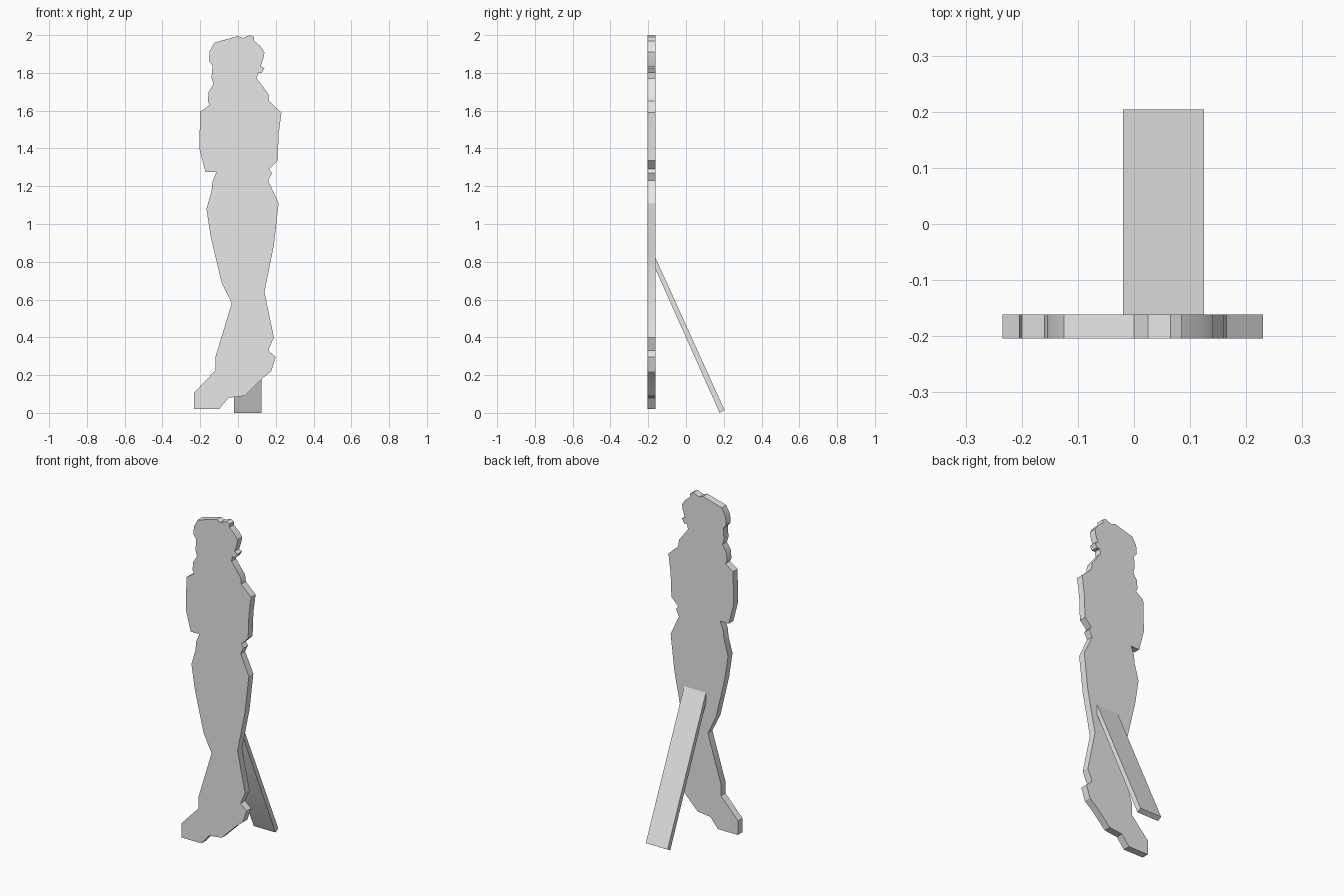
import bpy
import bmesh
import math

if "Cube" in bpy.data.objects:
    bpy.data.objects.remove(bpy.data.objects["Cube"], do_unlink=True)

grey = bpy.data.materials.new("plain_grey")
grey.use_nodes = True
colour = (0.8, 0.8, 0.8, 1)
grey.diffuse_color = colour
grey.node_tree.nodes["Principled BSDF"].inputs["Base Color"].default_value = colour


def extrude_profile(name, points, offset):
    """Make a solid by sweeping a closed 3D outline along an offset."""
    bm = bmesh.new()
    face = bm.faces.new([bm.verts.new(p) for p in points])
    swept = bmesh.ops.extrude_face_region(bm, geom=[face], use_keep_orig=True)
    moved = [g for g in swept["geom"] if isinstance(g, bmesh.types.BMVert)]
    bmesh.ops.translate(bm, verts=moved, vec=offset)
    bmesh.ops.recalc_face_normals(bm, faces=bm.faces[:])
    mesh = bpy.data.meshes.new(name)
    bm.to_mesh(mesh)
    bm.free()
    mesh.materials.append(grey)
    obj = bpy.data.objects.new(name, mesh)
    bpy.context.collection.objects.link(obj)
    bpy.ops.object.select_all(action="DESELECT")
    obj.select_set(True)
    bpy.context.view_layer.objects.active = obj
    bpy.ops.object.shade_smooth_by_angle(angle=math.radians(30))
    return obj


# Outline sections of the standing figure, running clockwise from the hat
head = [(-.125, 1.96), (0, 1.995), (.025, 1.985), (.065, 2), (.085, 1.99),
        (.085, 1.97), (.12, 1.94), (.14, 1.91), (.135, 1.88), (.12, 1.835),
        (.14, 1.825), (.125, 1.8), (.105, 1.8), (.1, 1.77)]
left_side = [(.16, 1.69), (.165, 1.65), (.23, 1.59), (.215, 1.475), (.21, 1.335),
             (.165, 1.29), (.18, 1.27), (.16, 1.23), (.215, 1.11), (.19, .89),
             (.14, .64), (.19, .4), (.16, .33), (.2, .295), (.175, .22)]
feet = [(.125, .18), (.035, .09), (-.05, .08), (-.1, .02), (-.232, .02),
        (-.234, .105), (-.12, .225), (-.12, .295)]
right_side = [(-.033, .58), (-.087, .69), (-.145, .935), (-.167, 1.08), (-.14, 1.175),
              (-.135, 1.225), (-.115, 1.275), (-.172, 1.275), (-.205, 1.4), (-.2, 1.595),
              (-.15, 1.63), (-.16, 1.65), (-.155, 1.7), (-.13, 1.74), (-.14, 1.775),
              (-.135, 1.84), (-.155, 1.865), (-.15, 1.915)]

# Flat standing figure
front, back = -.204, -.161
outline = head + left_side + feet + right_side
extrude_profile("figure_panel", [(x, front, z) for x, z in outline], (0, back - front, 0))

# Leaning support board behind it
strut = [(back, .82), (.204, .015), (.178, 0), (back, .76)]
extrude_profile("support_strut", [(-.02, y, z) for y, z in strut], (.145, 0, 0))
